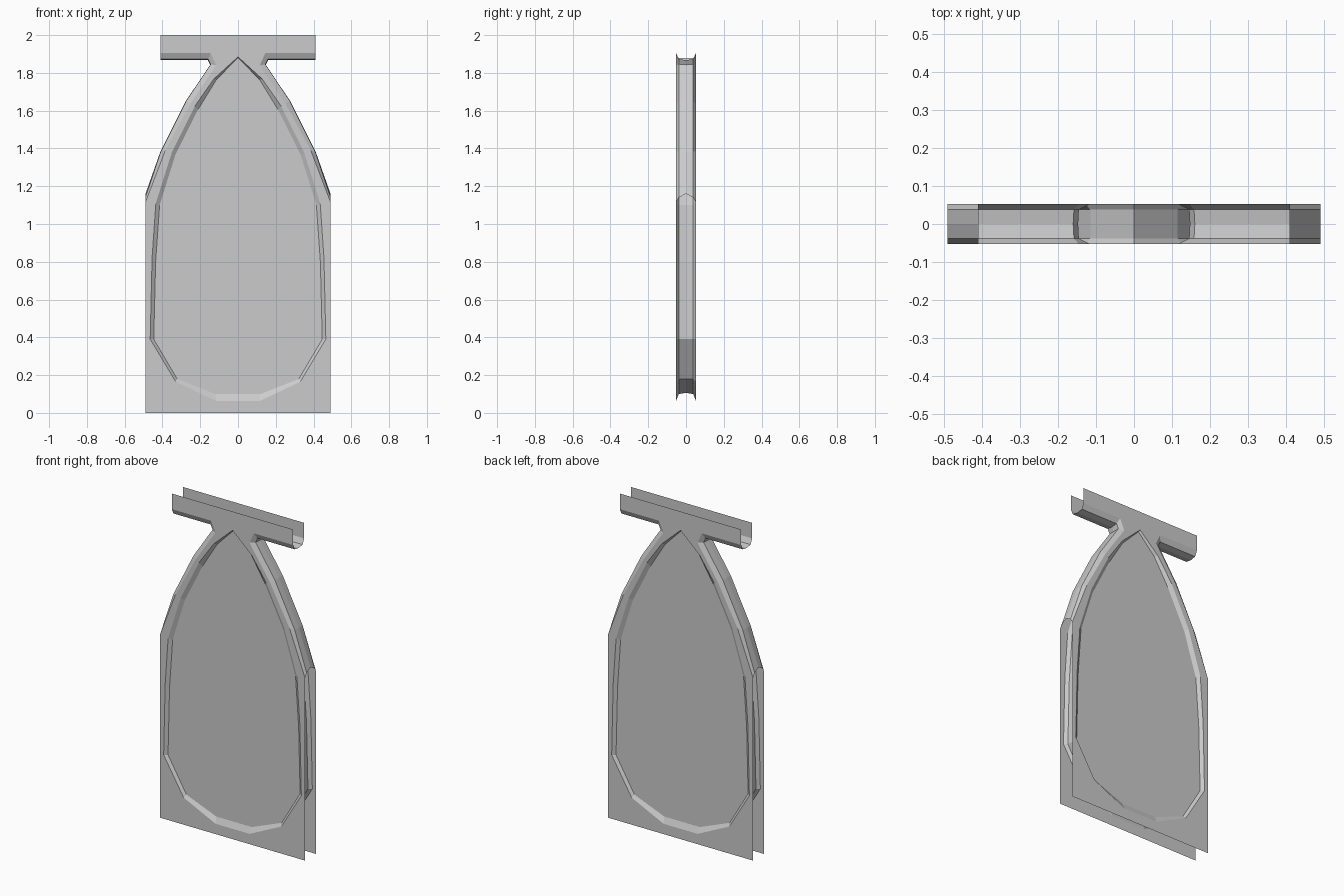
import bpy
import bmesh

if "Cube" in bpy.data.objects:
    bpy.data.objects.remove(bpy.data.objects["Cube"])

D = 0.053    # half thickness of the panel
C = 0.038    # depth where the chamfers end

# Half outlines as (x, z): outer wall and arched opening, face edge and inset edge
outer_edge = [(0.49, 1.115), (0.385, 1.39), (0.25, 1.64), (0.115, 1.84), (0.145, 1.905), (0.41, 1.905)]
outer_in = [(0.49, 1.14), (0.41, 1.38), (0.275, 1.65), (0.145, 1.845), (0.158, 1.873), (0.41, 1.873)]
outer_mid = [(0.49, 1.16), (0.412, 1.38), (0.277, 1.65), (0.147, 1.843), (0.16, 1.867), (0.41, 1.867)]
arch_edge = [(0, 0.063), (0.115, 0.063), (0.33, 0.165), (0.465, 0.39), (0.455, 0.82),
             (0.435, 1.11), (0.35, 1.38), (0.228, 1.625), (0.128, 1.768), (0, 1.885)]
arch_in = [(0, 0.1), (0.12, 0.1), (0.322, 0.18), (0.446, 0.39), (0.436, 0.8),
           (0.415, 1.1), (0.332, 1.365), (0.212, 1.605), (0.115, 1.763), (0, 1.88)]
arch_mid = [(x * 0.995, z + (0.006 if z < 0.15 else 0)) for x, z in arch_in]


def make(name, bm):
    """Turn a quarter mesh into an object mirrored in x and y."""
    bmesh.ops.recalc_face_normals(bm, faces=bm.faces)
    me = bpy.data.meshes.new(name)
    bm.to_mesh(me)
    bm.free()
    ob = bpy.data.objects.new(name, me)
    bpy.context.collection.objects.link(ob)
    mod = ob.modifiers.new("mirror", 'MIRROR')
    mod.use_axis = (True, True, False)
    return ob


def polygon(name, pts, y):
    bm = bmesh.new()
    bm.faces.new([bm.verts.new((x, y, z)) for x, z in pts]).normal_update()
    return make(name, bm)


def loft(name, rows):
    """Skin between outlines placed at increasing depth."""
    bm = bmesh.new()
    vs = [[bm.verts.new((x, y, z)) for x, z in pts] for pts, y in rows]
    for a, b in zip(vs, vs[1:]):
        for i in range(len(a) - 1):
            bm.faces.new((a[i], a[i + 1], b[i + 1], b[i]))
    return make(name, bm)


# Front and back face sheets with the arched opening
polygon("face_sheets", [(0, 0), (0.49, 0)] + outer_edge + [(0.41, 2), (0, 2)] + arch_edge[::-1], -D)

# Chamfered outer wall: shoulders, neck and underside of the top bar
loft("outer_wall", [(outer_edge, -D), (outer_in, -C), (outer_mid, 0)])

# Chamfered lining of the opening
loft("arch_lining", [(arch_edge, -D), (arch_in, -C), (arch_mid, 0)])

# Flat recessed panes, front and back
polygon("panes", arch_in, -C)
